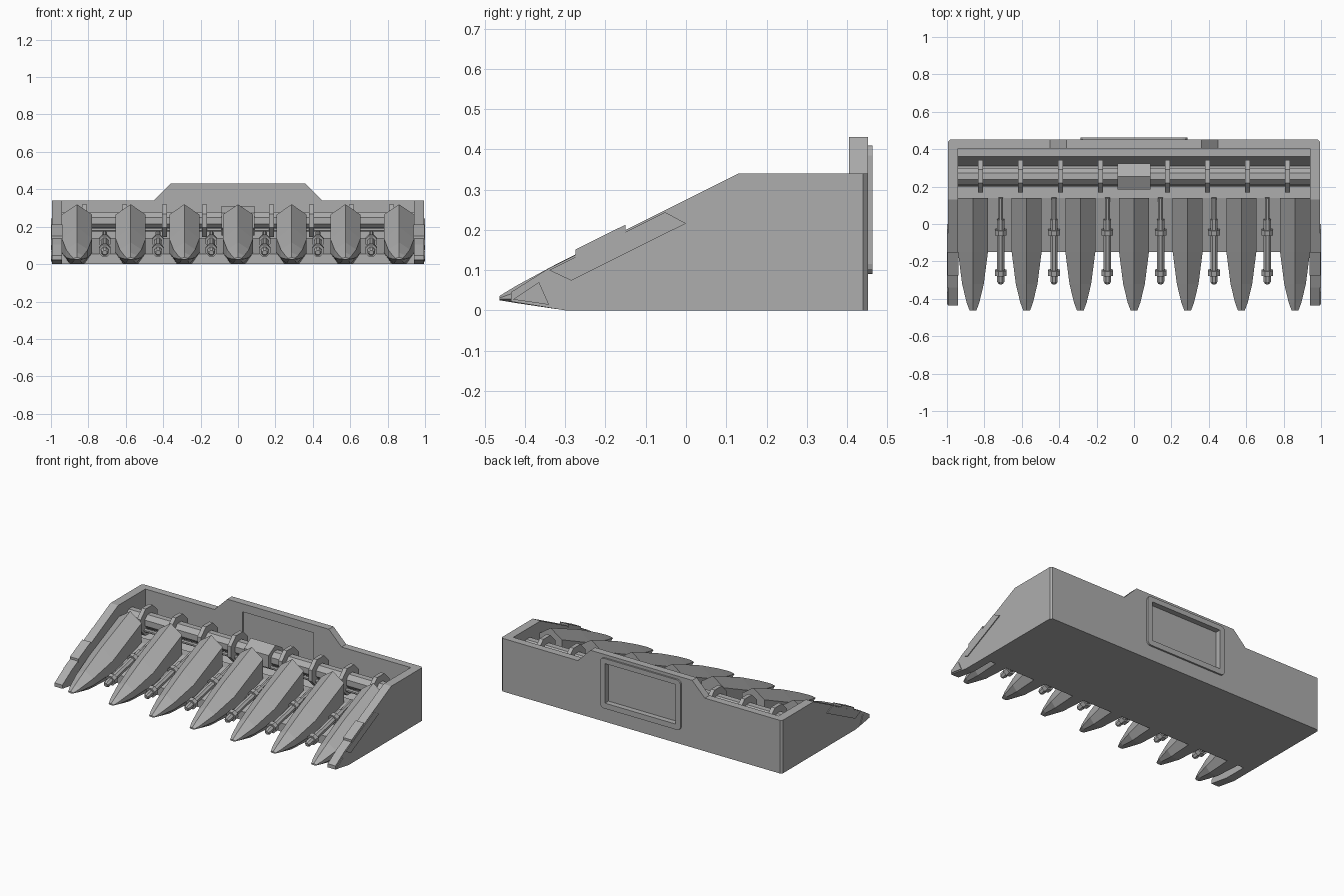
import bpy, bmesh, math
from mathutils import Vector

cube = bpy.data.objects.get("Cube")
if cube:
    bpy.data.objects.remove(cube, do_unlink=True)

grey = bpy.data.materials.new("Plain grey")
grey.use_nodes = True
colour = (0.42, 0.42, 0.42, 1)
grey.diffuse_color = colour
grey.node_tree.nodes["Principled BSDF"].inputs["Base Color"].default_value = colour


def finish(name, bm):
    bmesh.ops.recalc_face_normals(bm, faces=bm.faces)
    mesh = bpy.data.meshes.new(name)
    bm.to_mesh(mesh)
    bm.free()
    mesh.materials.append(grey)
    ob = bpy.data.objects.new(name, mesh)
    bpy.context.collection.objects.link(ob)
    return ob


def loft(name, rings):
    """Skin a row of equal-length closed rings and cap both ends."""
    bm = bmesh.new()
    rows = [[bm.verts.new(p) for p in ring] for ring in rings]
    for a, b in zip(rows, rows[1:]):
        for i in range(len(a)):
            j = (i + 1) % len(a)
            bm.faces.new((a[i], a[j], b[j], b[i]))
    bm.faces.new(rows[0])
    bm.faces.new(rows[-1])
    return finish(name, bm)


def prism_x(name, profile, x0, x1):
    return loft(name, [[(x, y, z) for y, z in profile] for x in (x0, x1)])


def prism_y(name, profile, y0, y1):
    return loft(name, [[(x, y, z) for x, z in profile] for y in (y0, y1)])


def box(name, x0, x1, y0, y1, z0, z1):
    return prism_x(name, [(y0, z0), (y1, z0), (y1, z1), (y0, z1)], x0, x1)


def turned(name, start, end, stations, sides=8):
    """Turned bar along start-end; stations are (fraction, radius)."""
    start, end = Vector(start), Vector(end)
    axis = (end - start).normalized()
    u = axis.cross(Vector((0, 0, 1))).normalized()
    v = u.cross(axis)
    rings = []
    for t, r in stations:
        c = start.lerp(end, t)
        angles = [math.tau * (i + 0.5) / sides for i in range(sides)]
        rings.append([c + (u * math.cos(a) + v * math.sin(a)) * r for a in angles])
    return loft(name, rings)


def cut(ob, cutter):
    mod = ob.modifiers.new("Pocket", 'BOOLEAN')
    mod.operation = 'DIFFERENCE'
    mod.solver = 'EXACT'
    mod.object = cutter
    cutter.hide_render = True
    cutter.hide_viewport = True
    cutter.display_type = 'WIRE'


# Back wall with raised middle and a framed pocket on each face
back_wall = prism_y("back_wall", [(-0.95, 0), (0.95, 0), (0.95, 0.34), (0.45, 0.34),
                                  (0.36, 0.43), (-0.36, 0.43), (-0.45, 0.34), (-0.95, 0.34)],
                    0.405, 0.452)
rear_cutter = box("rear_pocket_cutter", -0.25, 0.25, 0.428, 0.50, 0.125, 0.378)
front_cutter = box("front_pocket_cutter", -0.25, 0.25, 0.38, 0.412, 0.125, 0.378)
corners = []
for cx, cz, a0 in ((0.26, 0.385, 0), (-0.26, 0.385, 90), (-0.26, 0.115, 180), (0.26, 0.115, 270)):
    for step in range(4):
        a = math.radians(a0 + step * 30)
        corners.append((cx + 0.025 * math.cos(a), cz + 0.025 * math.sin(a)))
rear_frame = prism_y("rear_frame", corners, 0.452, 0.463)
cut(back_wall, rear_cutter)
cut(back_wall, front_cutter)
cut(rear_frame, rear_cutter)

# Floor, row deck and auger trough in one profile
prism_x("deck_and_trough", [(-0.15, 0), (0.41, 0), (0.41, 0.13), (0.36, 0.13), (0.31, 0.06),
                            (0.24, 0.06), (0.20, 0.14), (0.14, 0.14), (-0.15, 0.055)], -0.945, 0.945)

# Side walls with top pads, outer plates and corner chamfers
side_profile = [(-0.30, 0), (0.452, 0), (0.452, 0.34), (0.13, 0.34),
                (-0.34, 0.105), (-0.435, 0.045), (-0.435, 0.022)]
for side, s in (("left", 1), ("right", -1)):
    bevel_profile = [(min(y, 0.440), z) for y, z in side_profile]
    loft(side + "_side_wall", [[(s * 0.94, y, z) for y, z in side_profile],
                               [(s * 0.983, y, z) for y, z in side_profile],
                               [(s * 0.995, y, z) for y, z in bevel_profile]])
    prism_x(side + "_top_pad", [(-0.275, 0.13), (-0.275, 0.151), (-0.15, 0.213), (-0.15, 0.19)],
            s * 0.938, s * 0.998)
    prism_x(side + "_side_plate", [(-0.34, 0.10), (-0.285, 0.074), (0, 0.216), (-0.052, 0.244)],
            s * 0.99, s * 1.0)
    prism_x(side + "_tip_plate", [(-0.43, 0.027), (-0.34, 0.014), (-0.365, 0.07)],
            s * 0.99, s * 0.999)

# Pointed row dividers: y, half width, ridge, shoulder, lower edge, bottom
stations = [(-0.463, 0.018, 0.036, 0.031, 0.028, 0.025),
            (-0.42, 0.034, 0.062, 0.046, 0.028, 0.018),
            (-0.32, 0.058, 0.116, 0.078, 0.035, 0.003),
            (-0.15, 0.080, 0.200, 0.135, 0.060, 0.003),
            (0.14, 0.080, 0.320, 0.265, 0.080, 0.003)]
for n in range(7):
    cx = (n - 3) * 0.287
    rings = []
    for y, w, ridge, shoulder, low, bottom in stations:
        half = [(w * 0.5, bottom), (w, low), (w, shoulder)]
        ring = half + [(0, ridge)] + [(-x, z) for x, z in reversed(half)]
        rings.append([(cx + x, y, z) for x, z in ring])
    loft(f"row_divider_{n + 1}", rings)

# Stalk rollers with collars between the dividers
for n in range(6):
    cx = (n - 2.5) * 0.285
    turned(f"stalk_roller_{n + 1}", (cx, -0.32, 0.062), (cx, 0.14, 0.165),
           [(0, 0.013), (0.03, 0.021), (0.10, 0.021), (0.10, 0.034), (0.16, 0.034),
            (0.16, 0.021), (0.57, 0.021), (0.57, 0.034), (0.63, 0.034), (0.63, 0.021),
            (0.75, 0.021), (0.75, 0.014), (1, 0.014)])

# Cross auger: shaft, guide rod, flights and centre block
ay, az = 0.255, 0.232
turned("auger_shaft", (-0.945, ay, az), (0.945, ay, az), [(0, 0.048), (1, 0.048)])
turned("guide_rod", (-0.945, 0.215, 0.185), (0.945, 0.215, 0.185), [(0, 0.012), (1, 0.012)])
for n in range(4):
    for side, s in (("left", 1), ("right", -1)):
        x = s * (0.18 + n * 0.2135)
        turned(f"{side}_auger_flight_{n + 1}", (x - 0.013, ay, az), (x + 0.013, ay, az),
               [(0, 0.093), (1, 0.093)])
turned("auger_centre_block", (-0.087, ay, az), (0.087, ay, az), [(0, 0.08), (1, 0.08)], 6)
